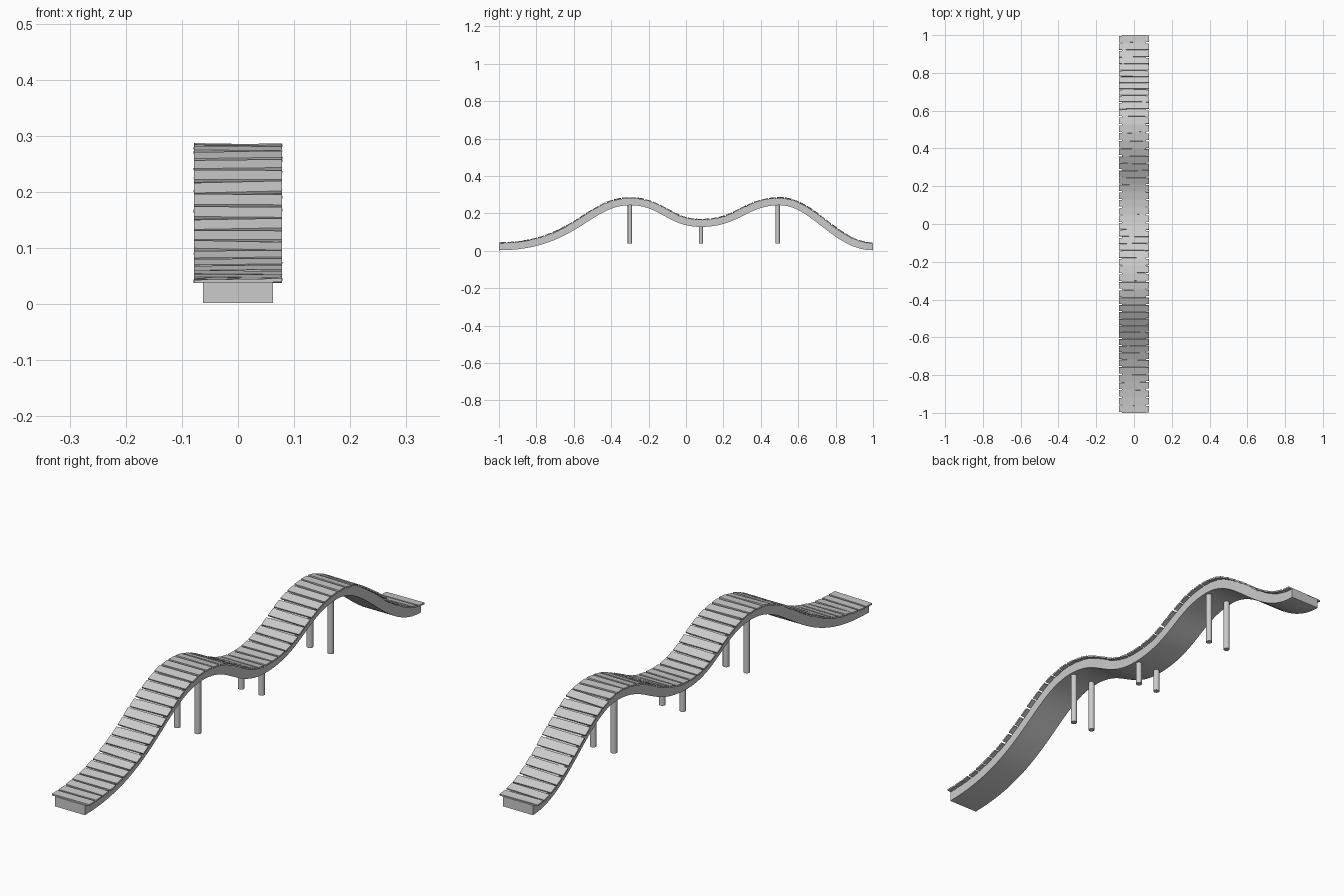
import bpy, bmesh, math, random
from mathutils import Vector, Matrix
from mathutils.geometry import interpolate_bezier

if "Cube" in bpy.data.objects:
    bpy.data.objects.remove(bpy.data.objects["Cube"])

random.seed(4)
HALF_T = 0.0185      # half thickness of the deck beam
BEAM_W = 0.0625      # half width of the beam
PLANK_W = 0.0785     # half width of the planks


def finish(bm, name, smooth=False):
    bmesh.ops.recalc_face_normals(bm, faces=bm.faces)
    me = bpy.data.meshes.new(name)
    bm.to_mesh(me)
    bm.free()
    ob = bpy.data.objects.new(name, me)
    bpy.context.collection.objects.link(ob)
    if smooth:
        bpy.context.view_layer.objects.active = ob
        ob.select_set(True)
        bpy.ops.object.shade_smooth_by_angle(angle=math.radians(35))
        ob.select_set(False)
    return ob


# Centre line: y, z, handle before, handle after
knots = [(-1.0, 0.021, 0, 0.40), (-0.30, 0.262, 0.22, 0.17),
         (0.08, 0.146, 0.17, 0.20), (0.50, 0.262, 0.18, 0.18),
         (1.0, 0.021, 0.20, 0)]
path = []
for a, b in zip(knots, knots[1:]):
    p, q = Vector((0, a[0], a[1])), Vector((0, b[0], b[1]))
    pts = interpolate_bezier(p, p + Vector((0, a[3], 0)), q - Vector((0, b[2], 0)), q, 25)
    path += pts if not path else pts[1:]


def tangent(i):
    if i in (0, len(path) - 1):
        return Vector((0, 1, 0))
    return (path[i + 1] - path[i - 1]).normalized()


normals = [Vector((0, -tangent(i).z, tangent(i).y)) for i in range(len(path))]

# Wavy beam
bm = bmesh.new()
rings = []
for p, n in zip(path, normals):
    rings.append([bm.verts.new(p + n * s * HALF_T + Vector((x, 0, 0)))
                  for x, s in ((-BEAM_W, -1), (BEAM_W, -1), (BEAM_W, 1), (-BEAM_W, 1))])
for r, s in zip(rings, rings[1:]):
    for k in range(4):
        bm.faces.new((r[k], r[(k + 1) % 4], s[(k + 1) % 4], s[k]))
bm.faces.new(rings[0])
bm.faces.new(rings[-1])
finish(bm, "deck_beam", True)

# Loose planks spaced evenly along the top of the beam
top = [p + n * HALF_T for p, n in zip(path, normals)]
dist = [0.0]
for a, b in zip(top, top[1:]):
    dist.append(dist[-1] + (b - a).length)
COUNT = 52
pitch = dist[-1] / COUNT
bm = bmesh.new()
for k in range(COUNT):
    d = (k + 0.5) * pitch
    i = next(j for j in range(len(dist) - 1) if dist[j + 1] >= d)
    f = (d - dist[i]) / (dist[i + 1] - dist[i])
    n = normals[i].lerp(normals[i + 1], f).normalized()
    pos = top[i].lerp(top[i + 1], f) + n * 0.002
    slope = math.atan2(-n.y, n.z)
    mat = (Matrix.Translation(pos) @ Matrix.Rotation(slope, 4, 'X')
           @ Matrix.Rotation(random.uniform(-0.025, 0.025), 4, 'Z')
           @ Matrix.Rotation(random.uniform(-0.02, 0.02), 4, 'Y')
           @ Matrix.Diagonal((2 * PLANK_W, pitch * 0.82, 0.006, 1)))
    bmesh.ops.create_cube(bm, size=1, matrix=mat)
finish(bm, "planks")

# Pairs of round posts under the crests and the dip
for label, y, z in (("front", -0.30, 0.255), ("middle", 0.08, 0.14), ("rear", 0.49, 0.255)):
    bm = bmesh.new()
    for x in (-0.043, 0.043):
        bmesh.ops.create_cone(bm, cap_ends=True, segments=24, radius1=0.0115, radius2=0.0115,
                              depth=z - 0.04, matrix=Matrix.Translation((x, y, (z + 0.04) / 2)))
    finish(bm, label + "_posts", True)
